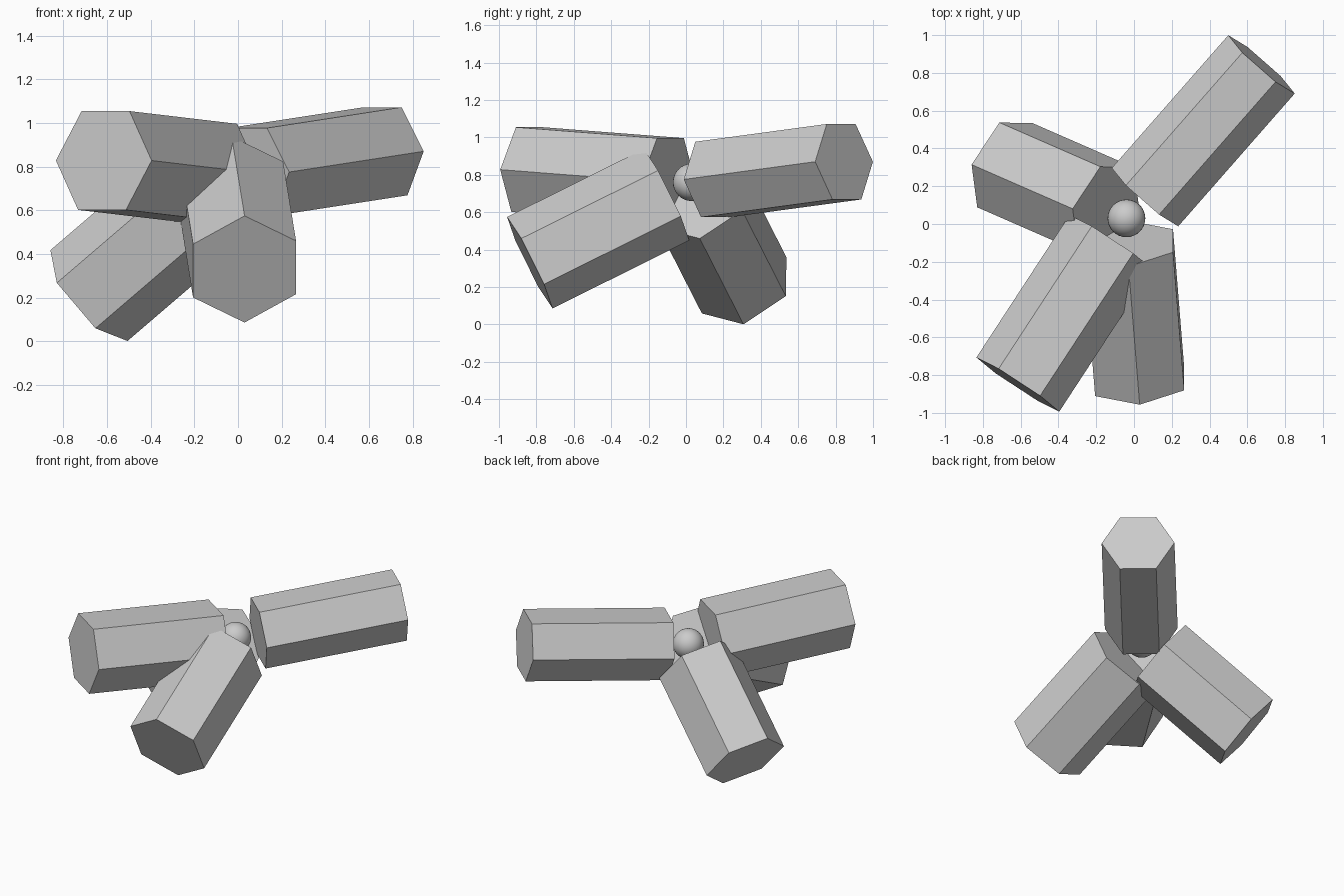
import bpy
import bmesh
from mathutils import Matrix, Vector

cube = bpy.data.objects.get("Cube")
if cube:
    bpy.data.objects.remove(cube, do_unlink=True)

GREY = (0.6, 0.6, 0.6, 1.0)
grey = bpy.data.materials.new("plain grey")
grey.use_nodes = True
grey.diffuse_color = GREY
grey.node_tree.nodes["Principled BSDF"].inputs["Base Color"].default_value = GREY

HUB = Vector((-0.04, 0.03, 0.76))
GAP = 0.15  # distance from hub centre to the inner end of each arm


def add_object(name, bm):
    mesh = bpy.data.meshes.new(name)
    bm.to_mesh(mesh)
    bm.free()
    mesh.materials.append(grey)
    obj = bpy.data.objects.new(name, mesh)
    bpy.context.collection.objects.link(obj)
    return obj


def add_arm(name, end, corner, radius):
    """Hexagonal prism pointing from the hub to end, one corner turned to corner."""
    end = Vector(end)
    axis = (end - HUB).normalized()
    inner = HUB + axis * GAP
    corner = Vector(corner)
    y = (corner - axis * corner.dot(axis)).normalized()
    x = y.cross(axis)
    frame = Matrix((x, y, axis)).transposed().to_4x4()
    frame.translation = (inner + end) / 2
    bm = bmesh.new()
    bmesh.ops.create_cone(bm, cap_ends=True, segments=6, radius1=radius,
                          radius2=radius, depth=(end - inner).length,
                          matrix=frame)
    return add_object(name, bm)


# Hub ball
bm = bmesh.new()
bmesh.ops.create_uvsphere(bm, u_segments=32, v_segments=16, radius=0.1,
                          matrix=Matrix.Translation(HUB))
for face in bm.faces:
    face.smooth = True
add_object("hub_ball", bm)

# Four arms: outer end centre, corner direction, radius
add_arm("back_left_arm", (0.675, 0.845, 0.87), (0.35, -0.31, 0), 0.234)
add_arm("front_right_arm", (-0.615, -0.85, 0.828), (0.43, -0.29, 0), 0.262)
add_arm("front_arm", (0.03, -0.835, 0.33), (0, -0.12, 0.245), 0.273)
add_arm("back_right_arm", (-0.683, 0.311, 0.209), (-0.177, 0.004, 0.206), 0.273)
